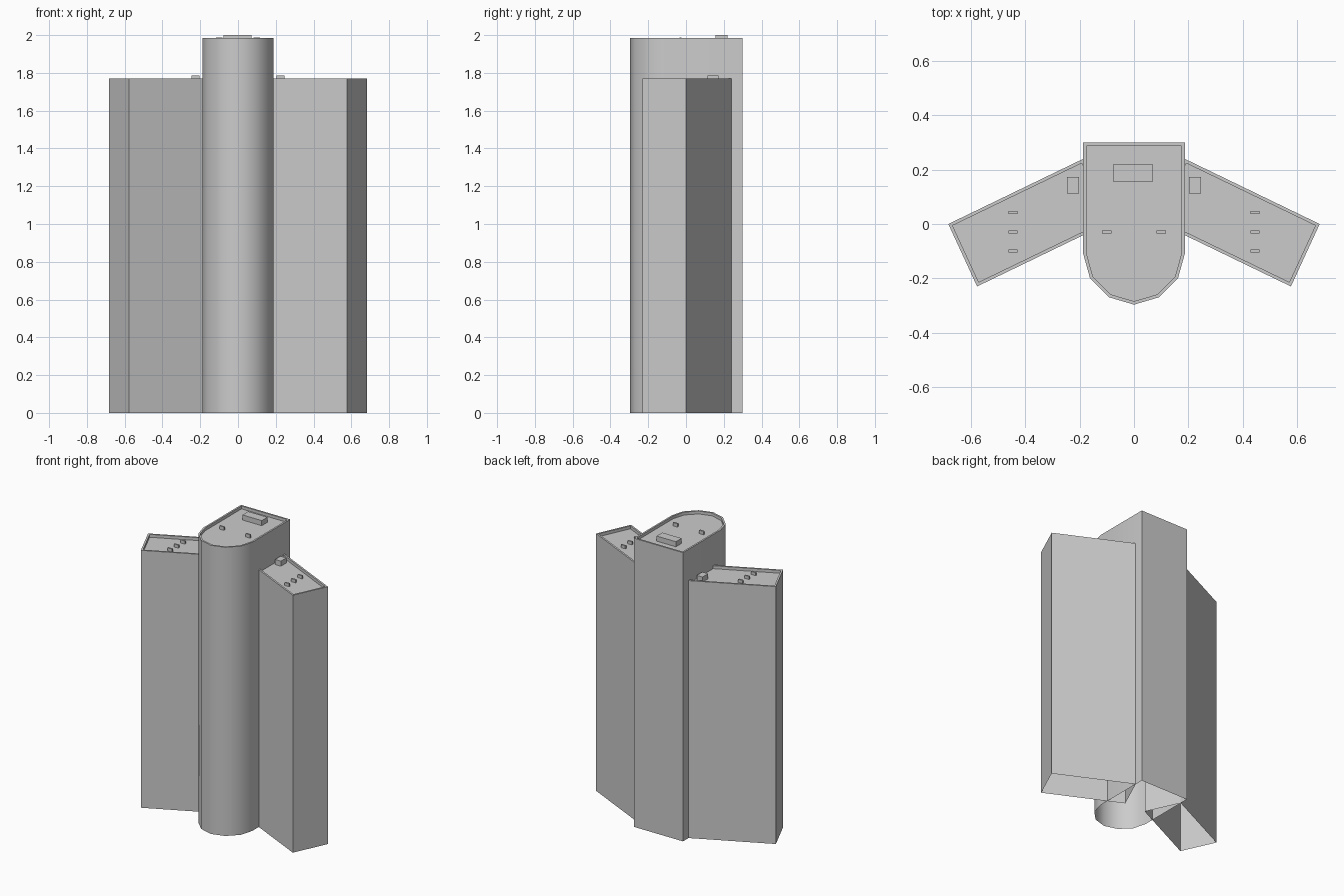
import bpy, bmesh, math

if "Cube" in bpy.data.objects:
    bpy.data.objects.remove(bpy.data.objects["Cube"])

RIM, RECESS = 0.012, 0.02


def link(name, bm):
    mesh = bpy.data.meshes.new(name)
    bm.to_mesh(mesh)
    bm.free()
    obj = bpy.data.objects.new(name, mesh)
    bpy.context.collection.objects.link(obj)
    return obj


def block(name, outline, height):
    """Walls open at the bottom, with a raised rim around a sunken roof."""
    bm = bmesh.new()
    n = len(outline)
    low = [bm.verts.new((x, y, 0)) for x, y in outline]
    top = [bm.verts.new((x, y, height)) for x, y in outline]
    for i in range(n):
        j = (i + 1) % n
        bm.faces.new((low[i], low[j], top[j], top[i]))
    roof = bm.faces.new(top)
    bm.normal_update()
    bmesh.ops.inset_individual(bm, faces=[roof], thickness=RIM, use_even_offset=True)
    bmesh.ops.inset_individual(bm, faces=[roof], thickness=0, depth=-RECESS)
    bm.normal_update()
    return link(name, bm)


def box(name, x, y, sx, sy, z0, z1):
    bm = bmesh.new()
    bmesh.ops.create_cube(bm, size=1)
    for v in bm.verts:
        v.co = (x + v.co.x * sx, y + v.co.y * sy, (z0 + z1) / 2 + v.co.z * (z1 - z0))
    return link(name, bm)


# Central tower with rounded front
half = [(0.187, -0.11), (0.162, -0.2), (0.092, -0.27)]
outline = ([(0.187, 0.30)] + [(-0.187, 0.30)]
           + [(-x, y) for x, y in half] + [(0, -0.297)] + half[::-1])
tower = block("central_tower", outline, 1.985)
bpy.context.view_layer.objects.active = tower
tower.select_set(True)
bpy.ops.object.shade_smooth_by_angle(angle=math.radians(40))
tower.select_set(False)
box("tower_plant_room", -0.003, 0.188, 0.147, 0.062, 1.965, 2.0)

# Angled wings, whose inner ends run into the tower
wing = [(0.684, 0.0), (0.187, 0.24), (0.081, 0.01), (0.578, -0.23)]
for side, s in (("right", 1), ("left", -1)):
    pts = [(s * x, y) for x, y in wing]
    block(side + "_wing", pts if s > 0 else pts[::-1], 1.77)
    # Rooftop units
    box(side + "_wing_plant_room", s * 0.225, 0.143, 0.044, 0.06, 1.75, 1.785)
    for i, y in enumerate((0.042, -0.03, -0.1)):
        box(f"{side}_wing_vent_{i}", s * 0.446, y, 0.034, 0.011, 1.75, 1.771)
    box(side + "_tower_vent", s * 0.1, -0.03, 0.034, 0.011, 1.965, 1.988)
